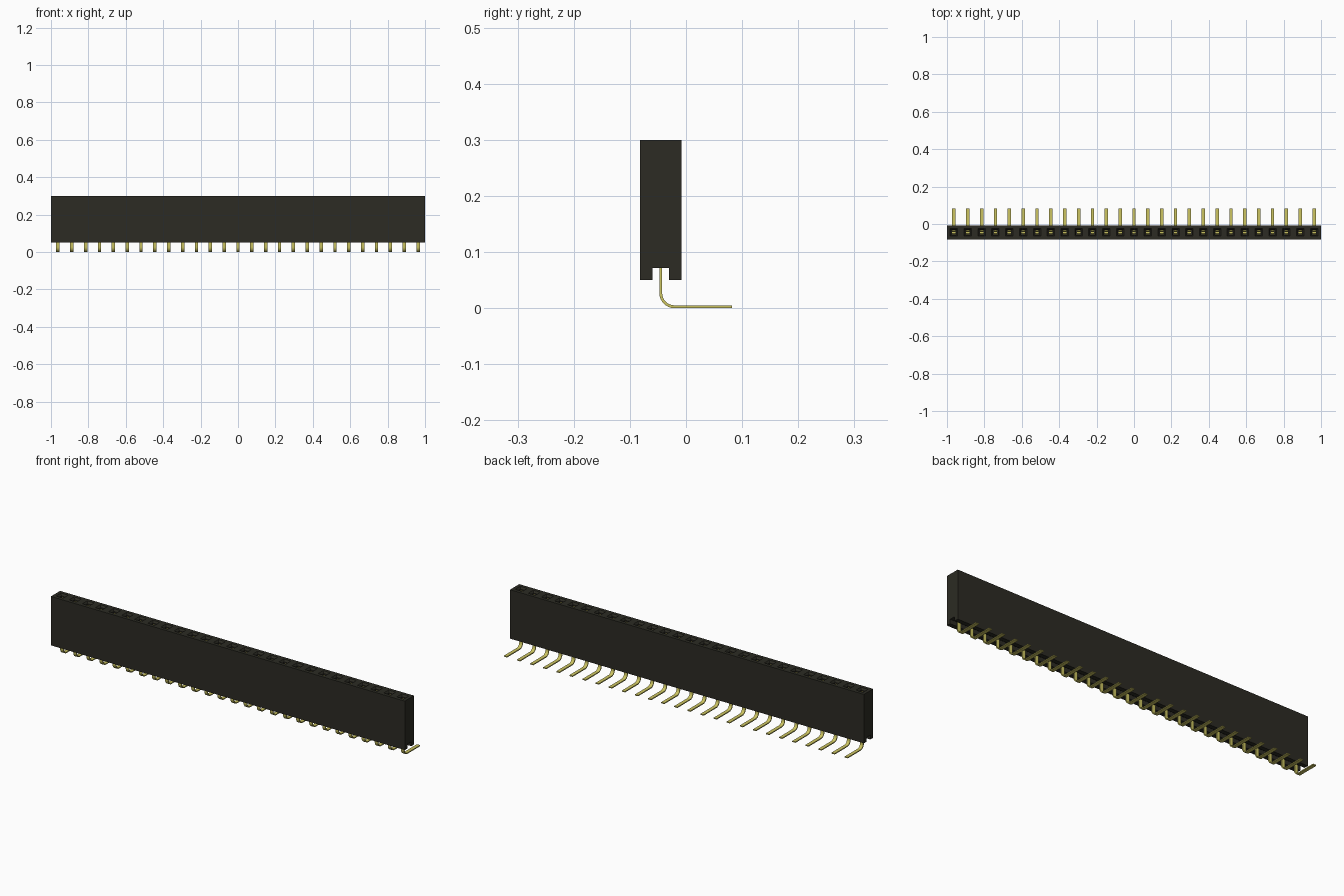
import bpy, bmesh, math

cube = bpy.data.objects.get("Cube")
if cube:
    bpy.data.objects.remove(cube, do_unlink=True)

COUNT = 27
PITCH = 2.0 / COUNT
Y0, HALF = -0.045, 0.037
BASE, TOP, SLOT_TOP = 0.05, 0.30, 0.072


def material(name, rgb, roughness):
    m = bpy.data.materials.new(name)
    m.use_nodes = True
    m.diffuse_color = (*rgb, 1)
    bsdf = m.node_tree.nodes["Principled BSDF"]
    bsdf.inputs["Base Color"].default_value = (*rgb, 1)
    bsdf.inputs["Roughness"].default_value = roughness
    return m


black = material("black plastic", (0.025, 0.024, 0.017), 0.6)
gold = material("gold plating", (0.60, 0.55, 0.12), 0.4)


def finish(bm, name, mat):
    bmesh.ops.remove_doubles(bm, verts=bm.verts, dist=1e-5)
    bmesh.ops.recalc_face_normals(bm, faces=bm.faces)
    mesh = bpy.data.meshes.new(name)
    bm.to_mesh(mesh)
    bm.free()
    mesh.materials.append(mat)
    obj = bpy.data.objects.new(name, mesh)
    bpy.context.collection.objects.link(obj)
    return obj


def bridge(bm, a, b, closed=True):
    n = len(a)
    for i in range(n if closed else n - 1):
        j = (i + 1) % n
        bm.faces.new((a[i], a[j], b[j], b[i]))


def square(bm, x, half_x, half_y, z):
    return [bm.verts.new((x + sx * half_x, Y0 + sy * half_y, z))
            for sx, sy in ((-1, -1), (1, -1), (1, 1), (-1, 1))]


def extrude_x(bm, profile, x, half, caps=True):
    """Sweep a (y, z) outline along x."""
    ends = [[bm.verts.new((x + s * half, y, z)) for y, z in profile] for s in (-1, 1)]
    bridge(bm, *ends, closed=caps)
    if caps:
        for e in ends:
            bm.faces.new(e)


centres = [-1 + PITCH * (i + 0.5) for i in range(COUNT)]

# Housing: slotted underside and one funnelled socket per cell
bm = bmesh.new()
section = [(Y0 + HALF, TOP), (Y0 + HALF, BASE), (Y0 + 0.015, BASE), (Y0 + 0.015, SLOT_TOP),
           (Y0 - 0.015, SLOT_TOP), (Y0 - 0.015, BASE), (Y0 - HALF, BASE), (Y0 - HALF, TOP)]
for x in centres:
    extrude_x(bm, section, x, PITCH / 2, caps=False)
    rings = [square(bm, x, PITCH / 2, HALF, TOP), square(bm, x, 0.020, 0.020, TOP),
             square(bm, x, 0.0125, 0.0125, TOP - 0.010),
             square(bm, x, 0.0125, 0.0125, SLOT_TOP + 0.02)]
    for a, b in zip(rings, rings[1:]):
        bridge(bm, a, b)
    bm.faces.new(rings[-1])
for side in (-1, 1):
    bm.faces.new([bm.verts.new((side, y, z)) for y, z in section])
finish(bm, "housing", black)

# Bent solder tails: vertical strip, quarter bend, horizontal foot
THICK, BEND = 0.005, 0.027
cy, cz = Y0 - THICK / 2 + BEND, BEND


def tail_side(radius):
    arc = [(cy - radius * math.cos(t), cz - radius * math.sin(t))
           for t in (math.pi / 2 * k / 8 for k in range(9))]
    return [(cy - radius, SLOT_TOP + 0.022)] + arc + [(0.082, cz - radius)]


tail = tail_side(BEND) + tail_side(BEND - THICK)[::-1]
bm = bmesh.new()
for x in centres:
    extrude_x(bm, tail, x, 0.009)
pins = finish(bm, "solder_tails", gold)

# Twin spring blades inside each socket
bm = bmesh.new()
for x in centres:
    for s in (-1, 1):
        blade = [(Y0 + s * d, z) for d, z in
                 ((0.012, 0.09), (0.012, 0.20), (0.006, 0.27), (0.010, 0.285),
                  (0.006, 0.285), (0.002, 0.27), (0.007, 0.20), (0.007, 0.09))]
        extrude_x(bm, blade, x, 0.009)
finish(bm, "contact_blades", gold)

# Smooth bends, crisp edges
bpy.ops.object.select_all(action='DESELECT')
pins.select_set(True)
bpy.context.view_layer.objects.active = pins
bpy.ops.object.shade_smooth_by_angle(angle=math.radians(30))
